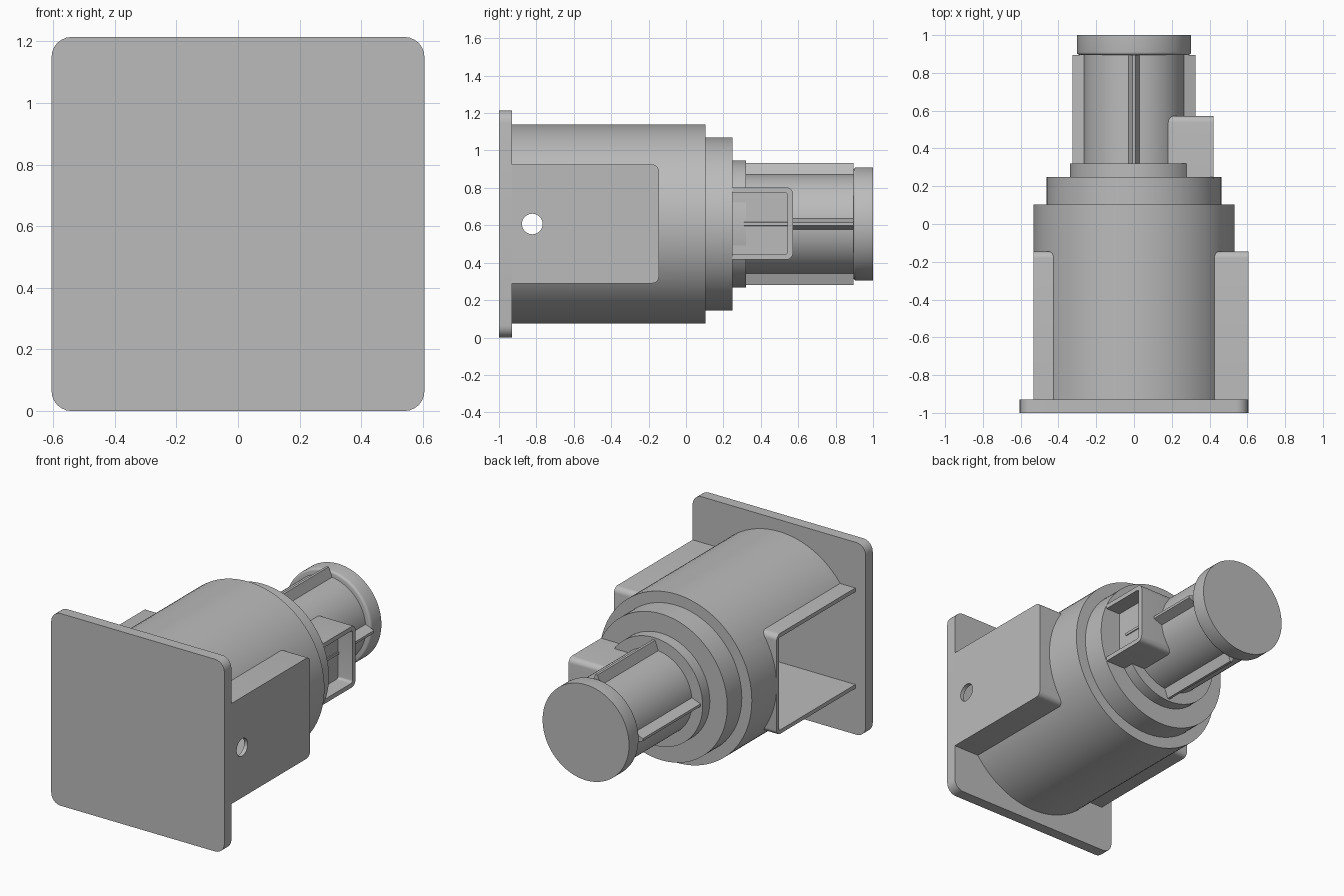
import bpy, bmesh, math
from mathutils import Matrix, Vector

cube = bpy.data.objects.get("Cube")
if cube:
    bpy.data.objects.remove(cube, do_unlink=True)

AXIS = 0.607  # height of the long axis

grey = bpy.data.materials.new("plain grey")
grey.use_nodes = True
grey.diffuse_color = (0.5, 0.5, 0.5, 1)
grey.node_tree.nodes["Principled BSDF"].inputs["Base Color"].default_value = (0.5, 0.5, 0.5, 1)


def finish(name, bm):
    bmesh.ops.recalc_face_normals(bm, faces=bm.faces)
    mesh = bpy.data.meshes.new(name)
    bm.to_mesh(mesh)
    bm.free()
    mesh.materials.append(grey)
    obj = bpy.data.objects.new(name, mesh)
    bpy.context.collection.objects.link(obj)
    return obj


def box(name, lo, hi, radius=0, rounded=None):
    """Box between two corners; edges chosen by the rule are rounded."""
    bm = bmesh.new()
    lo, hi = Vector(lo), Vector(hi)
    bmesh.ops.create_cube(bm, size=1, matrix=Matrix.Translation((lo + hi) / 2)
                          @ Matrix.Diagonal((hi - lo).to_4d()))
    if radius:
        edges = [e for e in bm.edges if rounded(e)]
        bmesh.ops.bevel(bm, geom=edges, offset=radius, segments=6,
                        profile=0.5, affect='EDGES')
    return finish(name, bm)


def cylinder(name, radius, start, end, axis='Y', y=0, bevel=0):
    """Cylinder along y (centred on the long axis) or along x (at a given y)."""
    bm = bmesh.new()
    mid = (start + end) / 2
    if axis == 'Y':
        place = Matrix.Translation((0, mid, AXIS)) @ Matrix.Rotation(math.pi / 2, 4, 'X')
    else:
        place = Matrix.Translation((mid, y, AXIS)) @ Matrix.Rotation(math.pi / 2, 4, 'Y')
    bmesh.ops.create_cone(bm, cap_ends=True, segments=96, radius1=radius,
                          radius2=radius, depth=end - start, matrix=place)
    if bevel:
        rim = [e for e in bm.edges if all(abs(v.co.y - start) < 1e-4 for v in e.verts)]
        bmesh.ops.bevel(bm, geom=rim, offset=bevel, segments=4, profile=0.5, affect='EDGES')
    return finish(name, bm)


def cut(obj, cutter):
    mod = obj.modifiers.new("cut", 'BOOLEAN')
    mod.operation = 'DIFFERENCE'
    mod.solver = 'EXACT'
    mod.object = cutter
    bpy.context.view_layer.objects.active = obj
    bpy.ops.object.modifier_apply(modifier=mod.name)


def direction(e):
    return (e.verts[1].co - e.verts[0].co).normalized()


def at_back(e, y):
    return all(abs(v.co.y - y) < 1e-4 for v in e.verts)


# Mounting plate with rounded corners
plate = box("mounting_plate", (-0.605, -1, 0), (0.605, -0.93, 1.214), 0.065,
            lambda e: abs(direction(e).y) > 0.9)

# Stepped round body
body = cylinder("main_body", 0.532, -0.935, 0.103)
collar = cylinder("large_collar", 0.462, 0.09, 0.248)
small_collar = cylinder("small_collar", 0.34, 0.24, 0.32)
shaft = cylinder("shaft", 0.267, 0.3, 0.91)
cap = cylinder("end_cap", 0.302, 0.895, 1, bevel=0.015)

# Box housing through the body, open on one side and walled on the other
housing = box("side_housing", (-0.532, -0.935, 0.29), (0.605, -0.145, 0.925), 0.035,
              lambda e: at_back(e, -0.145) and abs(direction(e).x) > 0.9)
cavity = box("housing_cavity_cutter", (-0.8, -0.95, 0.315), (0.58, -0.17, 0.9))
hole = cylinder("hole_cutter", 0.055, 0.5, 0.7, axis='X', y=-0.822)
cut(body, cavity)
cut(housing, cavity)
cut(housing, hole)

# Small socket beside the shaft with a shallow recess
socket = box("socket", (0.18, 0.24, 0.417), (0.42, 0.572, 0.803), 0.035,
             lambda e: at_back(e, 0.572) and min(v.co.x for v in e.verts) < 0.3)
recess = box("recess_cutter", (0.32, 0.248, 0.445), (0.6, 0.543, 0.775), 0.015,
             lambda e: at_back(e, 0.543) and abs(direction(e).x) > 0.9)
cut(socket, recess)
cut(small_collar, recess)

for helper in (cavity, hole, recess):
    bpy.data.objects.remove(helper, do_unlink=True)

# Four tapered ribs around the shaft
ribs = []
for i in range(4):
    bm = bmesh.new()
    profile = [(-0.036, 0.25), (0.036, 0.25), (0.008, 0.325), (-0.008, 0.325)]
    face = bm.faces.new([bm.verts.new((x, 0.31, z)) for x, z in profile])
    side = bmesh.ops.extrude_face_region(bm, geom=[face])["geom"]
    bmesh.ops.translate(bm, vec=(0, 0.585, 0),
                        verts=[v for v in side if isinstance(v, bmesh.types.BMVert)])
    bm.transform(Matrix.Translation((0, 0, AXIS)) @ Matrix.Rotation(i * math.pi / 2, 4, 'Y'))
    ribs.append(finish(f"shaft_rib_{i + 1}", bm))

# Smooth the round parts, keep the corners sharp
bpy.ops.object.select_all(action='DESELECT')
parts = [plate, body, collar, small_collar, shaft, cap, housing, socket] + ribs
for obj in parts:
    obj.select_set(True)
bpy.context.view_layer.objects.active = body
bpy.ops.object.shade_smooth_by_angle(angle=math.radians(30))
